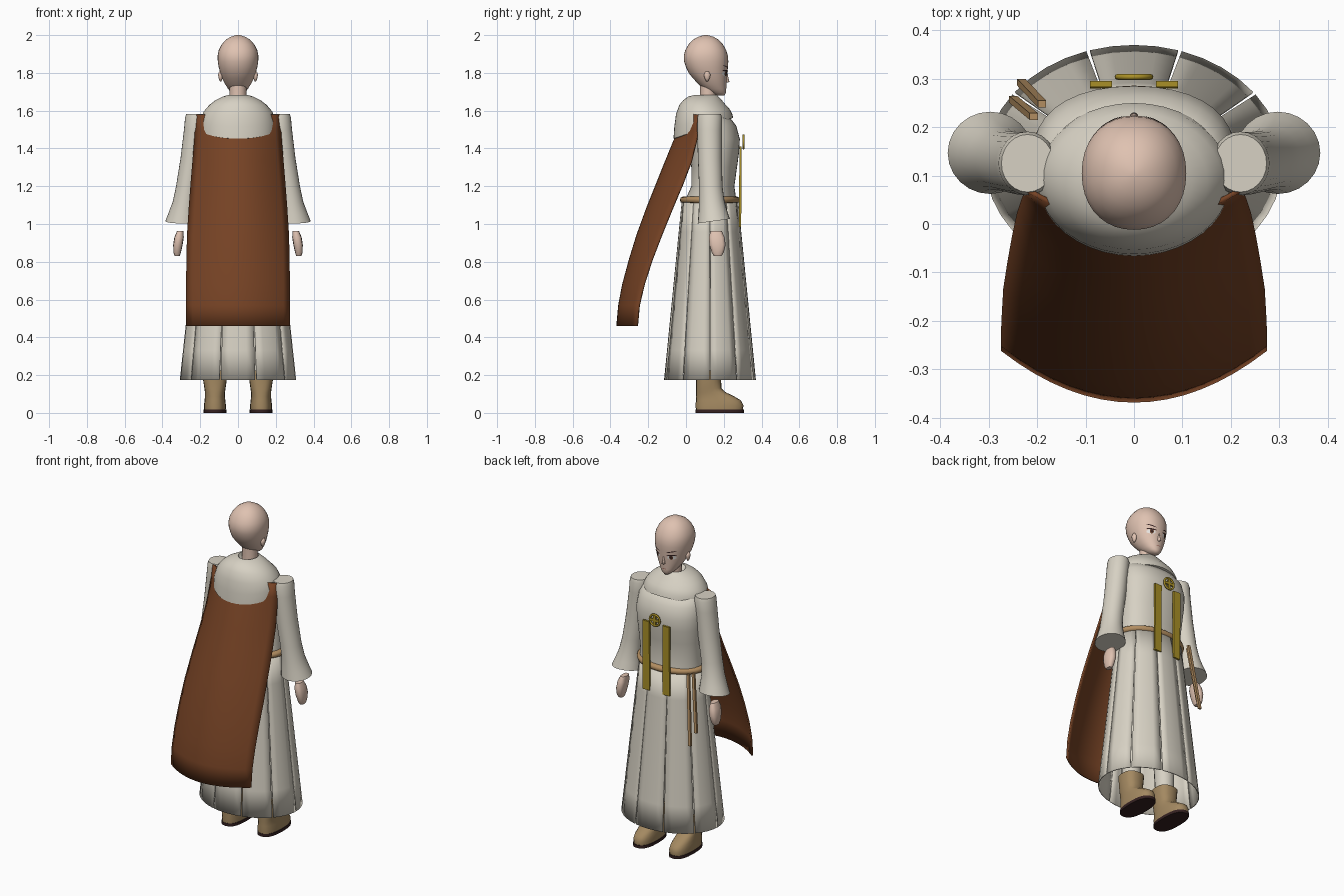
import bpy, bmesh, math
from mathutils import Vector
from mathutils.bvhtree import BVHTree


def material(name, rgb):
    m = bpy.data.materials.new(name)
    m.diffuse_color = (*rgb, 1)
    return m


CREAM = material("cream_cloth", (0.68, 0.64, 0.55))
SKIN = material("skin", (0.74, 0.54, 0.44))
BROWN = material("brown_cape", (0.18, 0.055, 0.018))
TAN = material("tan_rope", (0.45, 0.27, 0.12))
LEATHER = material("boot_leather", (0.37, 0.25, 0.12))
GOLD = material("gold", (0.40, 0.28, 0.02))
SOLE = material("dark_sole", (0.035, 0.015, 0.015))
WHITE = material("eye_white", (0.8, 0.78, 0.75))
IRIS = material("iris_brown", (0.12, 0.05, 0.025))
LIP = material("lip", (0.40, 0.18, 0.14))


def finish(name, verts, faces, mat, thick=0, angle=40):
    me = bpy.data.meshes.new(name)
    me.from_pydata([tuple(v) for v in verts], [], faces)
    bm = bmesh.new()
    bm.from_mesh(me)
    bmesh.ops.recalc_face_normals(bm, faces=bm.faces)
    bm.to_mesh(me)
    bm.free()
    me.materials.append(mat)
    me.shade_smooth()
    me.set_sharp_from_angle(angle=math.radians(angle))
    ob = bpy.data.objects.new(name, me)
    bpy.context.collection.objects.link(ob)
    if thick:
        mod = ob.modifiers.new("thickness", "SOLIDIFY")
        mod.thickness, mod.offset = thick, 0
    return ob


def loft(name, rings, mat, n=32, p=1.0, angle=40):
    """Capped stack of ovals: (z, centre x, half width, y back, y front, tilt)."""
    verts, faces = [], []
    for z, cx, rx, y0, y1, tilt in rings:
        for i in range(n):
            a = 2 * math.pi * i / n
            c, s = math.cos(a), math.sin(a)
            sx = math.copysign(abs(c) ** p, c)
            sy = math.copysign(abs(s) ** p, s)
            verts.append((cx + rx * sx, (y0 + y1) / 2 + (y1 - y0) / 2 * sy, z + tilt * s))
    for k in range(len(rings) - 1):
        for i in range(n):
            j = (i + 1) % n
            faces.append((k * n + i, k * n + j, (k + 1) * n + j, (k + 1) * n + i))
    faces += [tuple(range(n)), tuple(range(len(verts) - n, len(verts)))]
    return finish(name, verts, faces, mat, angle=angle)


def mid(rings):
    return [(z, 0, rx, y0, y1, 0) for z, rx, y0, y1 in rings]


def bar(name, a, b, w, d, mat):
    """Box-section strip from a to b, w wide along x and d deep."""
    a, b = Vector(a), Vector(b)
    u = Vector((w / 2, 0, 0)) if abs((b - a).z) > 1e-4 else Vector((0, 0, w / 2))
    v = Vector((0, d / 2, 0))
    verts = [e + su * u + sv * v for e in (a, b) for su, sv in ((-1, -1), (1, -1), (1, 1), (-1, 1))]
    faces = [(0, 1, 2, 3), (4, 5, 6, 7)] + [(i, (i + 1) % 4, 4 + (i + 1) % 4, 4 + i) for i in range(4)]
    return finish(name, verts, faces, mat)


# Head and neck
head = loft("head", mid([
    (1.68, 0.016, 0.165, 0.203), (1.695, 0.036, 0.13, 0.211), (1.715, 0.052, 0.095, 0.213),
    (1.74, 0.068, 0.066, 0.214), (1.77, 0.083, 0.038, 0.217), (1.80, 0.094, 0.014, 0.219),
    (1.83, 0.102, 0.0, 0.222), (1.86, 0.107, -0.01, 0.224), (1.89, 0.108, -0.012, 0.222),
    (1.92, 0.102, -0.004, 0.213), (1.95, 0.087, 0.013, 0.196), (1.975, 0.065, 0.036, 0.174),
    (1.991, 0.039, 0.064, 0.146), (2.0, 0.01, 0.095, 0.115)]), SKIN, 36, 0.93, 80)
loft("neck", mid([(1.6, 0.048, 0.07, 0.165), (1.7, 0.044, 0.075, 0.158), (1.8, 0.046, 0.07, 0.16)]), SKIN, 20)
loft("nose", mid([(1.748, 0.004, 0.205, 0.22), (1.753, 0.01, 0.205, 0.231),
                  (1.77, 0.007, 0.205, 0.226), (1.795, 0.003, 0.205, 0.221)]), SKIN, 10, angle=80)
for side in (-1, 1):
    loft("ear", [(z, side * 0.092, r, 0.112 - w, 0.112 + w, 0) for z, r, w in
                 ((1.755, 0.004, 0.005), (1.77, 0.010, 0.013), (1.79, 0.014, 0.018), (1.808, 0.008, 0.009))],
         SKIN, 12, angle=80)

# Painted face details wrapped onto the head
bvh = BVHTree.FromPolygons([v.co for v in head.data.vertices], [p.vertices for p in head.data.polygons])


def patch(name, cx, cz, rx, rz, mat, lift, slope=0.0, n=16):
    pts = [(cx, cz)]
    for f in (0.5, 1):
        pts += [(cx + f * rx * math.cos(2 * math.pi * i / n), cz + f * rz * math.sin(2 * math.pi * i / n))
                for i in range(n)]
    verts = []
    for x, z in pts:
        z += slope * (abs(x) - abs(cx))
        hit = bvh.ray_cast(Vector((x, 1, z)), Vector((0, -1, 0)))[0]
        verts.append((x, (hit.y if hit else 0.15) + lift, z))
    faces = []
    for i in range(n):
        j = (i + 1) % n
        faces += [(0, 1 + i, 1 + j), (1 + i, 1 + n + i, 1 + n + j, 1 + j)]
    finish(name, verts, faces, mat)


for s in (-1, 1):
    patch("eye_white", s * 0.047, 1.797, 0.023, 0.013, WHITE, 0.002)
    patch("iris", s * 0.046, 1.797, 0.010, 0.013, IRIS, 0.0035)
    patch("pupil", s * 0.046, 1.797, 0.005, 0.007, SOLE, 0.005)
    patch("upper_lash", s * 0.048, 1.811, 0.026, 0.004, SOLE, 0.005, 0.1)
    patch("eyebrow", s * 0.048, 1.833, 0.026, 0.003, SOLE, 0.003, 0.25)
patch("mouth", 0, 1.719, 0.015, 0.0025, LIP, 0.002)

# Torso and draped cowl
loft("torso", mid([
    (1.10, 0.20, -0.015, 0.27), (1.2, 0.192, 0.028, 0.256), (1.3, 0.198, 0.028, 0.27),
    (1.38, 0.205, 0.02, 0.281), (1.45, 0.208, 0.01, 0.285), (1.52, 0.202, 0.0, 0.266),
    (1.58, 0.175, 0.02, 0.22)]), CREAM, 36, 0.9, 60)
loft("cowl", [
    (1.505, 0, 0.19, -0.045, 0.235, 0.055), (1.507, 0, 0.20, -0.066, 0.25, 0.055),
    (1.55, 0, 0.199, -0.062, 0.244, 0.035), (1.595, 0, 0.182, -0.053, 0.23, 0.015),
    (1.63, 0, 0.152, -0.036, 0.211, 0), (1.655, 0, 0.12, -0.015, 0.19, 0),
    (1.675, 0, 0.08, 0.012, 0.172, 0), (1.682, 0, 0.055, 0.04, 0.165, 0),
    (1.66, 0, 0.045, 0.06, 0.16, 0)], CREAM, 40, angle=60)

# Skirt: ten flared panels with narrow gaps between them
for k in range(10):
    verts, faces, seg, rows = [], [], 4, 6
    for r in range(rows + 1):
        t = r / rows
        rx, ry, z = 0.203 + 0.102 * t, 0.147 + 0.093 * t, 1.115 - 0.94 * t
        gap = 0.006 + 0.006 * t
        for i in range(seg + 1):
            a = math.pi / 5 * k + gap + (math.pi / 5 - 2 * gap) * i / seg
            verts.append((rx * math.cos(a), 0.127 + ry * math.sin(a), z))
    for r in range(rows):
        for i in range(seg):
            q = r * (seg + 1) + i
            faces.append((q, q + 1, q + seg + 2, q + seg + 1))
    finish("skirt_panel", verts, faces, CREAM, 0.006)

# Rope belt and its two hanging ends
loft("belt", mid([(1.11, 0.203, -0.015, 0.27), (1.115, 0.216, -0.028, 0.282), (1.128, 0.22, -0.032, 0.286),
                  (1.14, 0.216, -0.028, 0.282), (1.146, 0.2, -0.013, 0.268)]), TAN, 40, angle=60)
bar("rope_end", (-0.19, 0.248, 1.13), (-0.233, 0.293, 0.72), 0.017, 0.014, TAN)
bar("rope_end", (-0.207, 0.222, 1.13), (-0.25, 0.258, 0.79), 0.017, 0.014, TAN)

# Gold chest bands and round pendant
for s in (-1, 1):
    bar("gold_band", (s * 0.068, 0.289, 1.41), (s * 0.068, 0.286, 0.985), 0.046, 0.012, GOLD)
bpy.ops.mesh.primitive_torus_add(major_radius=0.034, minor_radius=0.006, major_segments=28, minor_segments=8,
                                 location=(0, 0.304, 1.435), rotation=(math.pi / 2, 0, 0))
ring = bpy.context.object
ring.name = "pendant_ring"
ring.data.materials.append(GOLD)
ring.data.shade_smooth()
bar("pendant_upright", (0, 0.304, 1.402), (0, 0.304, 1.468), 0.016, 0.008, GOLD)
bar("pendant_crossbar", (-0.033, 0.304, 1.435), (0.033, 0.304, 1.435), 0.016, 0.008, GOLD)

# Cape: rows of (z, half width, y at centre, y at side edges)
ROWS = [(1.58, 0.222, 0.005, 0.072), (1.50, 0.225, -0.035, 0.066), (1.44, 0.229, -0.062, 0.055),
        (1.33, 0.238, -0.107, 0.028), (1.21, 0.248, -0.155, -0.018), (1.08, 0.258, -0.207, -0.073),
        (0.94, 0.267, -0.258, -0.13), (0.81, 0.27, -0.298, -0.18), (0.68, 0.272, -0.333, -0.222),
        (0.57, 0.272, -0.354, -0.248), (0.46, 0.272, -0.364, -0.258)]
COLS = 16
verts, faces = [], []
for z, w, yc, ys in ROWS:
    for i in range(COLS + 1):
        t = 2 * i / COLS - 1
        verts.append((w * t, yc + (ys - yc) * t * t, z))
for r in range(len(ROWS) - 1):
    for i in range(COLS):
        q = r * (COLS + 1) + i
        faces.append((q, q + 1, q + COLS + 2, q + COLS + 1))
finish("cape", verts, faces, BROWN, 0.010)

# Sleeves, hands, legs and boots on both sides
for s in (-1, 1):
    loft("sleeve", [(z, s * cx, rx, y0, y1, t) for z, cx, rx, y0, y1, t in (
        (1.015, 0.297, 0.088, 0.062, 0.232, 0.012), (1.06, 0.29, 0.077, 0.066, 0.218, 0.01),
        (1.12, 0.281, 0.064, 0.069, 0.203, 0.005), (1.2, 0.268, 0.06, 0.069, 0.193, 0),
        (1.35, 0.244, 0.06, 0.063, 0.19, 0), (1.5, 0.226, 0.06, 0.059, 0.19, 0),
        (1.565, 0.22, 0.06, 0.06, 0.191, 0), (1.583, 0.22, 0.054, 0.066, 0.185, 0))], CREAM, 24)
    loft("hand", [(z, s * cx, rx, y0, y1, 0) for z, cx, rx, y0, y1 in (
        (0.83, 0.322, 0.014, 0.148, 0.188), (0.85, 0.322, 0.02, 0.136, 0.2), (0.89, 0.318, 0.025, 0.124, 0.21),
        (0.93, 0.312, 0.025, 0.121, 0.204), (0.962, 0.306, 0.017, 0.13, 0.19))], SKIN, 12, 0.75, 50)
    loft("leg", [(z, s * x, r, 0.12 - r, 0.12 + r, 0) for z, x, r in
                 ((0.2, 0.122, 0.052), (0.6, 0.112, 0.066), (1.08, 0.1, 0.08))], CREAM, 16)
    loft("boot", [(z, s * 0.122, rx, y0, y1, 0) for z, rx, y0, y1 in (
        (0.018, 0.057, 0.052, 0.302), (0.04, 0.058, 0.051, 0.304), (0.065, 0.055, 0.052, 0.292),
        (0.088, 0.053, 0.053, 0.255), (0.108, 0.053, 0.053, 0.212), (0.13, 0.056, 0.054, 0.188),
        (0.17, 0.062, 0.054, 0.186), (0.225, 0.066, 0.052, 0.19))], LEATHER, 20, 0.8, 50)
    loft("sole", [(z, s * 0.122, 0.06, 0.05, 0.306, 0) for z in (0.0, 0.018)], SOLE, 20, 0.8)
